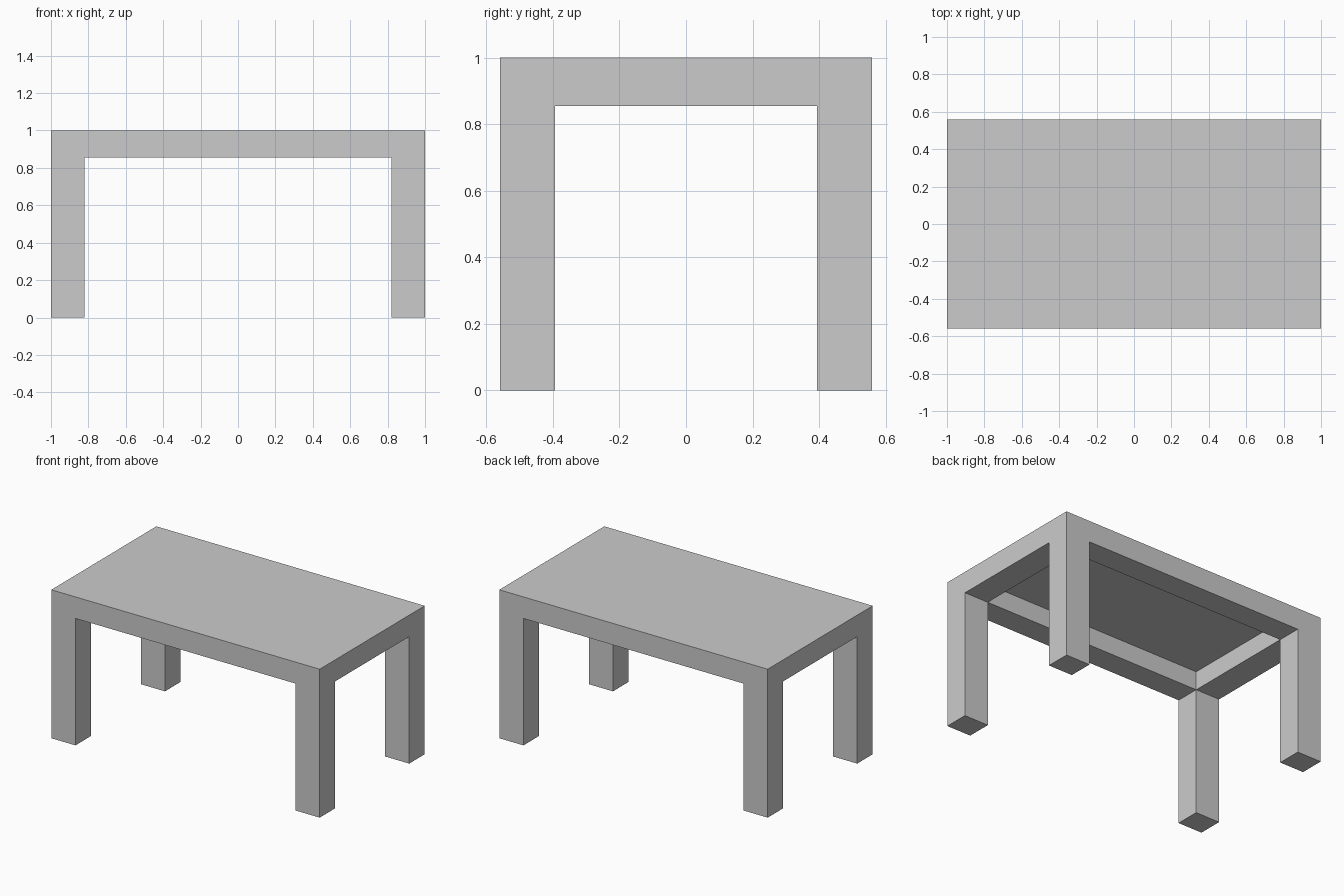
import bpy, bmesh, math
from mathutils import Matrix, Vector

if "Cube" in bpy.data.objects:
    bpy.data.objects.remove(bpy.data.objects["Cube"])

HX, HY = 1.0, 0.559        # outer half sizes
IX, IY = 0.82, 0.394       # inner half sizes (legs and apron share them)
TOP, UNDER, APRON = 1.0, 0.98, 0.855


def pull_down(bm, z_from, z_to, pick):
    """Extrude the chosen downward faces at z_from down to z_to."""
    bm.normal_update()
    faces = [f for f in bm.faces
             if f.normal.z < -0.9
             and abs(f.calc_center_median().z - z_from) < 1e-4
             and pick(f.calc_center_median())]
    out = bmesh.ops.extrude_face_region(bm, geom=faces)["geom"]
    for v in out:
        if isinstance(v, bmesh.types.BMVert):
            v.co.z = z_to


bm = bmesh.new()

# thin top panel
bmesh.ops.create_cube(bm, size=1, matrix=Matrix.Translation((0, 0, (TOP + UNDER) / 2))
                      @ Matrix.Diagonal((2 * HX, 2 * HY, TOP - UNDER, 1)))

# split into a 3 x 3 layout
for axis, d in ((Vector((1, 0, 0)), IX), (Vector((0, 1, 0)), IY)):
    for s in (-1, 1):
        bmesh.ops.bisect_plane(bm, geom=bm.verts[:] + bm.edges[:] + bm.faces[:],
                               plane_co=axis * d * s, plane_no=axis)

# apron around the recess, then legs at the four corners
pull_down(bm, UNDER, APRON, lambda c: abs(c.x) > IX or abs(c.y) > IY)
pull_down(bm, APRON, 0.0, lambda c: abs(c.x) > IX and abs(c.y) > IY)

# merge flat neighbouring faces
bmesh.ops.dissolve_limit(bm, angle_limit=math.radians(1), verts=bm.verts[:], edges=bm.edges[:])
bmesh.ops.recalc_face_normals(bm, faces=bm.faces[:])

mesh = bpy.data.meshes.new("table")
bm.to_mesh(mesh)
bm.free()
bpy.context.collection.objects.link(bpy.data.objects.new("table", mesh))
